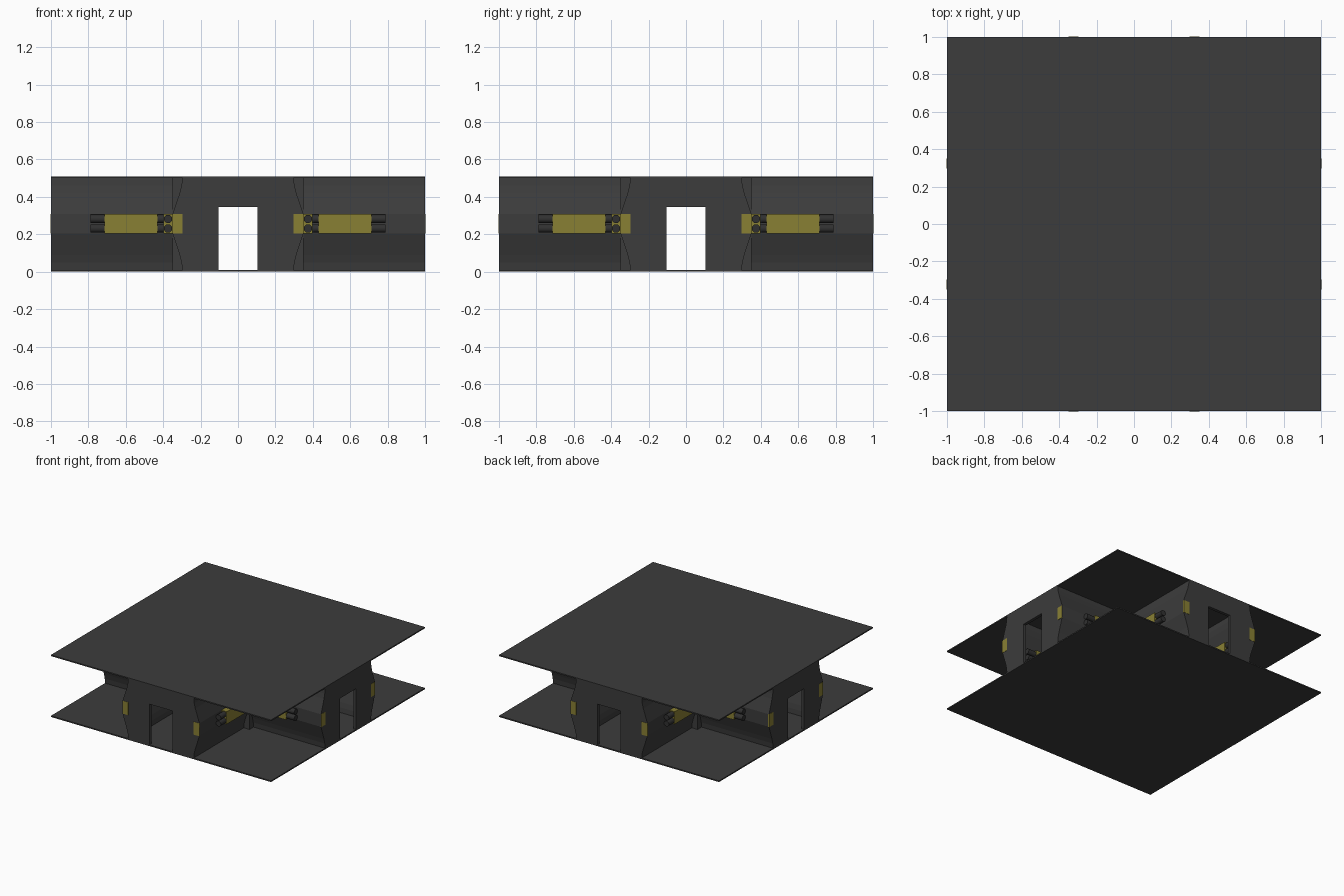
import bpy, bmesh, math
from mathutils import Matrix, Vector

if "Cube" in bpy.data.objects:
    bpy.data.objects.remove(bpy.data.objects["Cube"])

def material(name, rgb):
    m = bpy.data.materials.new(name)
    m.diffuse_color = (*rgb, 1)
    m.use_nodes = True
    m.node_tree.nodes["Principled BSDF"].inputs["Base Color"].default_value = m.diffuse_color
    return m

GREY = material("dark grey panel", (0.045, 0.045, 0.045))
YELLOW = material("dull yellow", (0.25, 0.215, 0.034))
PIPE = material("charcoal pipe", (0.03, 0.03, 0.03))

def finish(bm, name, mat, turn=0):
    bmesh.ops.recalc_face_normals(bm, faces=bm.faces)
    bm.transform(Matrix.Rotation(turn * math.pi / 2, 4, 'Z'))
    me = bpy.data.meshes.new(name)
    bm.to_mesh(me)
    bm.free()
    me.materials.append(mat)
    ob = bpy.data.objects.new(name, me)
    bpy.context.collection.objects.link(ob)
    return ob

def prism(name, mat, outline, x0, x1, turn=0):
    """Extrude a (y, z) outline along x, then turn it about z."""
    bm = bmesh.new()
    f = bm.faces.new([bm.verts.new((x0, y, z)) for y, z in outline])
    r = bmesh.ops.extrude_face_region(bm, geom=[f])
    bmesh.ops.translate(bm, vec=(x1 - x0, 0, 0),
                        verts=[v for v in r["geom"] if isinstance(v, bmesh.types.BMVert)])
    return finish(bm, name, mat, turn)

def box(name, mat, x, y, z, turn=0):
    return prism(name, mat, [(y[0], z[0]), (y[1], z[0]), (y[1], z[1]), (y[0], z[1])], *x, turn)

def pipe(name, x, y, z, r, turn):
    bm = bmesh.new()
    m = Matrix.Translation(((x[0] + x[1]) / 2, y, z)) @ Matrix.Rotation(math.pi / 2, 4, 'Y')
    bmesh.ops.create_cone(bm, cap_ends=True, segments=16, radius1=r, radius2=r,
                          depth=x[1] - x[0], matrix=m)
    ob = finish(bm, name, PIPE, turn)
    for p in ob.data.polygons:
        p.use_smooth = len(p.vertices) == 4

# floor and roof slabs
box("floor", GREY, (-1, 1), (-1, 1), (0, 0.01))
box("roof", GREY, (-1, 1), (-1, 1), (0.5, 0.51))

# bulging corridor wall profile (distance from arm centre line, height)
PROFILE = [(0.298, 0.01), (0.302, 0.05), (0.312, 0.09), (0.35, 0.205),
           (0.35, 0.308), (0.312, 0.42), (0.302, 0.46), (0.298, 0.5)]
DOOR_W, DOOR_H = 0.105, 0.345

for k in range(4):
    # end wall with doorway
    outline = [(DOOR_W, 0.01)] + PROFILE + [(-y, z) for y, z in reversed(PROFILE)]
    outline += [(-DOOR_W, 0.01), (-DOOR_W, DOOR_H), (DOOR_W, DOOR_H)]
    prism("end_wall", GREY, outline, 0.975, 1.0, k)
    for s in (-1, 1):
        # side wall of the arm
        wall = [(s * y, z) for y, z in PROFILE] + [(s * (y - 0.015), z) for y, z in reversed(PROFILE)]
        prism("side_wall", GREY, wall, 0.3, 0.98, k)
        # yellow marker on the end wall edge
        box("end_marker", YELLOW, (0.99, 1.002), (s * 0.297, s * 0.35), (0.203, 0.309), k)
        # pipe bundle with yellow cover, outside and inside
        for off in (0.374, 0.315):
            box("pipe_cover", YELLOW, (0.43, 0.715),
                (s * (off - 0.024), s * (off + 0.024)), (0.205, 0.308), k)
            for z in (0.231, 0.282):
                pipe("wall_pipe", (0.35, 0.788), s * off, z, 0.0225, k)
    # post in the inner corner between two arms
    box("corner_post", GREY, (0.285, 0.35), (0.285, 0.35), (0.01, 0.5), k)
